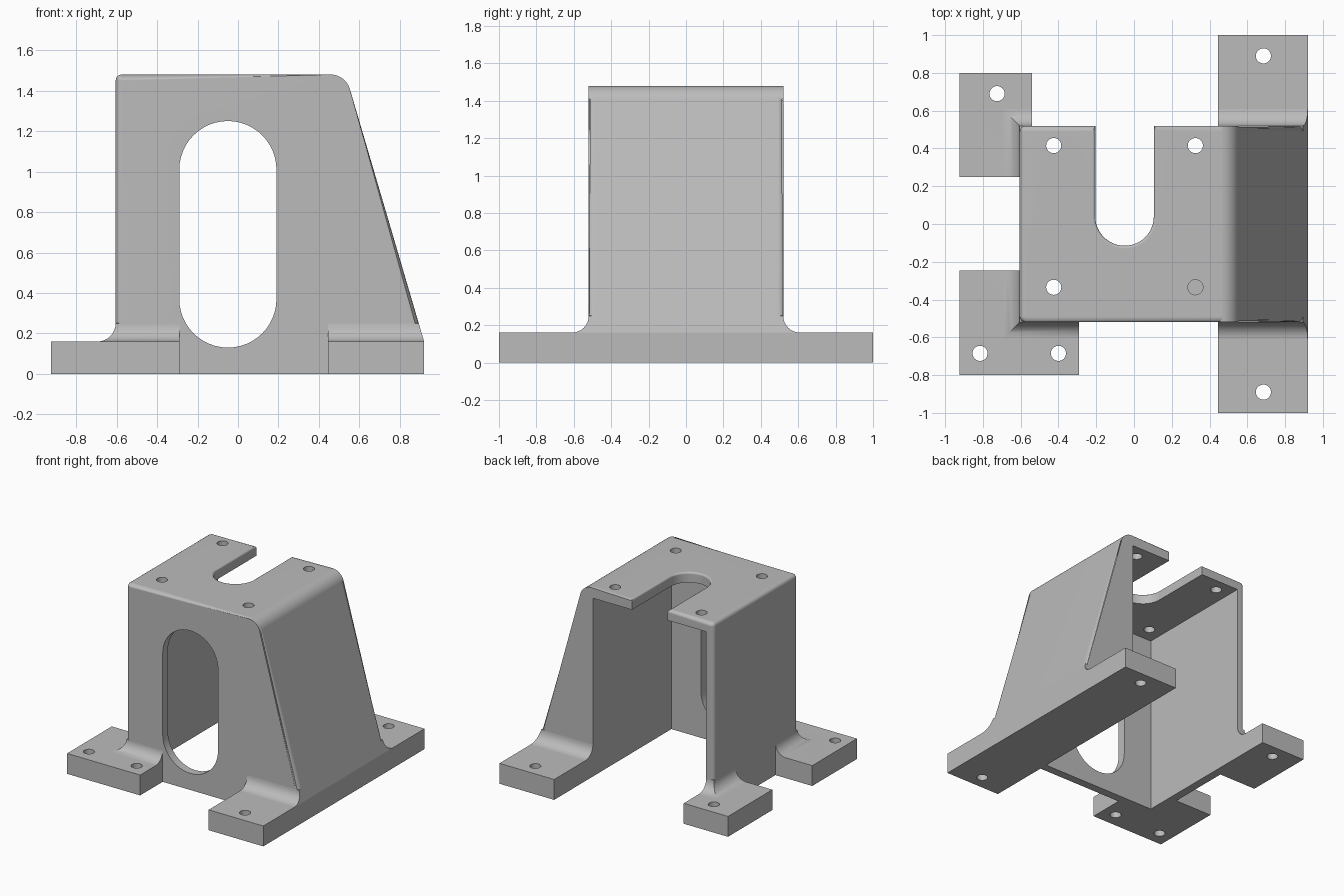
import bpy, bmesh
from math import sin, cos, pi, radians

cube = bpy.data.objects.get("Cube")
if cube:
    bpy.data.objects.remove(cube, do_unlink=True)

# Main dimensions
LEFT, RIGHT, DEPTH, TOP = -0.605, 0.92, 0.52, 1.48
FOOT, FILLET = 0.16, 0.09
INNER_L, INNER_R, INNER_Y, INNER_Z = -0.54, 0.445, -0.455, 1.40
SLOPE = 0.294

metal = bpy.data.materials.new("grey metal")
metal.use_nodes = True
colour = (0.5, 0.5, 0.5, 1)
metal.diffuse_color = colour
metal.node_tree.nodes["Principled BSDF"].inputs["Base Color"].default_value = colour


def finish(name, bm):
    bmesh.ops.recalc_face_normals(bm, faces=bm.faces)
    mesh = bpy.data.meshes.new(name)
    bm.to_mesh(mesh)
    bm.free()
    mesh.materials.append(metal)
    ob = bpy.data.objects.new(name, mesh)
    bpy.context.collection.objects.link(ob)
    return ob


def loft_mesh(rings):
    """Closed solid through a stack of matching outlines."""
    bm = bmesh.new()
    loops = [[bm.verts.new(p) for p in ring] for ring in rings]
    n = len(loops[0])
    for a, b in zip(loops, loops[1:]):
        for i in range(n):
            j = (i + 1) % n
            bm.faces.new((a[i], a[j], b[j], b[i]))
    bm.faces.new(loops[0][::-1])
    bm.faces.new(loops[-1])
    return bm


def rect(x0, x1, y0, y1, z):
    return [(x0, y0, z), (x1, y0, z), (x1, y1, z), (x0, y1, z)]


def box(name, x0, x1, y0, y1, z0, z1):
    return finish(name, loft_mesh([rect(x0, x1, y0, y1, z) for z in (z0, z1)]))


def stadium(cx, lo, hi, r, steps=24):
    """Long round-ended outline between two arc centres."""
    pts = []
    for centre, start in ((hi, 0), (lo, pi)):
        for i in range(steps + 1):
            a = start + pi * i / steps
            pts.append((cx + r * cos(a), centre + r * sin(a)))
    return pts


def combine(target, other, operation):
    mod = target.modifiers.new(operation, "BOOLEAN")
    mod.operation = operation
    mod.solver = "EXACT"
    mod.object = other
    bpy.context.view_layer.objects.active = target
    bpy.ops.object.modifier_apply(modifier=mod.name)
    bpy.data.objects.remove(other, do_unlink=True)


def make_body():
    """Block with one sloping side and rounded outer edges."""
    outline = [(LEFT, 0), (LEFT, TOP)]
    for i in range(9):
        a = radians(90 - 73.6 * i / 8)
        outline.append((0.457 + 0.1 * cos(a), TOP - 0.1 + 0.1 * sin(a)))
    outline += [(RIGHT, FOOT), (0.9, 0)]
    bm = loft_mesh([[(x, y, z) for x, z in outline] for y in (-DEPTH, DEPTH)])
    edges = []
    for e in bm.edges:
        a, b = (v.co for v in e.verts)
        rim = abs(a.y - b.y) < 0.01 and max(a.z, b.z) > 0.1
        top_left = min(a.z, b.z) > TOP - 0.01 and max(a.x, b.x) < LEFT + 0.01
        if rim or top_left:
            edges.append(e)
    bmesh.ops.bevel(bm, geom=edges, offset=0.03, segments=4, profile=0.5,
                    affect="EDGES")
    return finish("bracket", bm)


def make_fillet():
    """Concave skirt around the foot of the block, mitred at the corners."""
    steps = [(FILLET, FOOT - 0.04)]
    for i in range(9):
        a = pi / 2 * i / 8
        steps.append((FILLET * (1 - sin(a)), FOOT + FILLET * (1 - cos(a))))
    rings = []
    for d, z in steps:
        side = RIGHT - SLOPE * max(z - FOOT, 0)
        rings.append(rect(LEFT - d, side, -DEPTH - d, DEPTH + d, z))
    z = FOOT + FILLET
    rings.append(rect(LEFT + 0.04, 0.85, -DEPTH + 0.04, DEPTH - 0.04, z + 0.005))
    return finish("fillet", loft_mesh(rings))


bracket = make_body()

# Mounting feet with their fillets
feet = [(-0.925, INNER_L, 0.25, 0.8),
        (-0.925, -0.29, -0.8, -0.245),
        (INNER_R, RIGHT, -1, 1)]
for foot in feet:
    fillet = make_fillet()
    combine(fillet, box("column", *foot, 0.05, 0.5), "INTERSECT")
    combine(bracket, box("foot", *foot, 0, FOOT), "UNION")
    combine(bracket, fillet, "UNION")

# Hollow inside, open at the back and bottom
combine(bracket, box("hollow", INNER_L, INNER_R, INNER_Y, 1.2, -0.5, INNER_Z),
        "DIFFERENCE")

# Long window in the front wall
window = stadium(-0.05, 0.37, 1.01, 0.24)
rings = [[(x, y, z) for x, z in window] for y in (-0.7, -0.3)]
combine(bracket, finish("window", loft_mesh(rings)), "DIFFERENCE")

# Notch in the top plate with a rounded upper rim
levels = [(0.155, 1.3)]
for i in range(5):
    a = pi / 2 * i / 4
    levels.append((0.155 + 0.015 * (1 - cos(a)), TOP - 0.015 * (1 - sin(a))))
levels.append((0.17, 1.6))
rings = [[(x, y, z) for x, y in stadium(-0.05, 0.04, 0.9, r)] for r, z in levels]
combine(bracket, finish("notch", loft_mesh(rings)), "DIFFERENCE")

# Bolt holes in the top plate and in the feet
holes = [(x, y, 1.3, 1.6) for x in (-0.425, 0.325) for y in (-0.335, 0.415)]
holes += [(x, y, -0.1, 0.3) for x, y in ((-0.725, 0.69), (-0.815, -0.685),
                                        (-0.4, -0.685), (0.685, 0.89),
                                        (0.685, -0.89))]
for x, y, z0, z1 in holes:
    circle = [(x + 0.04 * cos(pi * i / 16), y + 0.04 * sin(pi * i / 16))
              for i in range(32)]
    rings = [[(px, py, z) for px, py in circle] for z in (z0, z1)]
    combine(bracket, finish("hole", loft_mesh(rings)), "DIFFERENCE")

# Smooth rounds, crisp edges
for ob in bpy.context.selected_objects:
    ob.select_set(False)
bracket.select_set(True)
bpy.context.view_layer.objects.active = bracket
bpy.ops.object.shade_smooth_by_angle(angle=radians(30))
weighted = bracket.modifiers.new("even shading", "WEIGHTED_NORMAL")
weighted.keep_sharp = True
